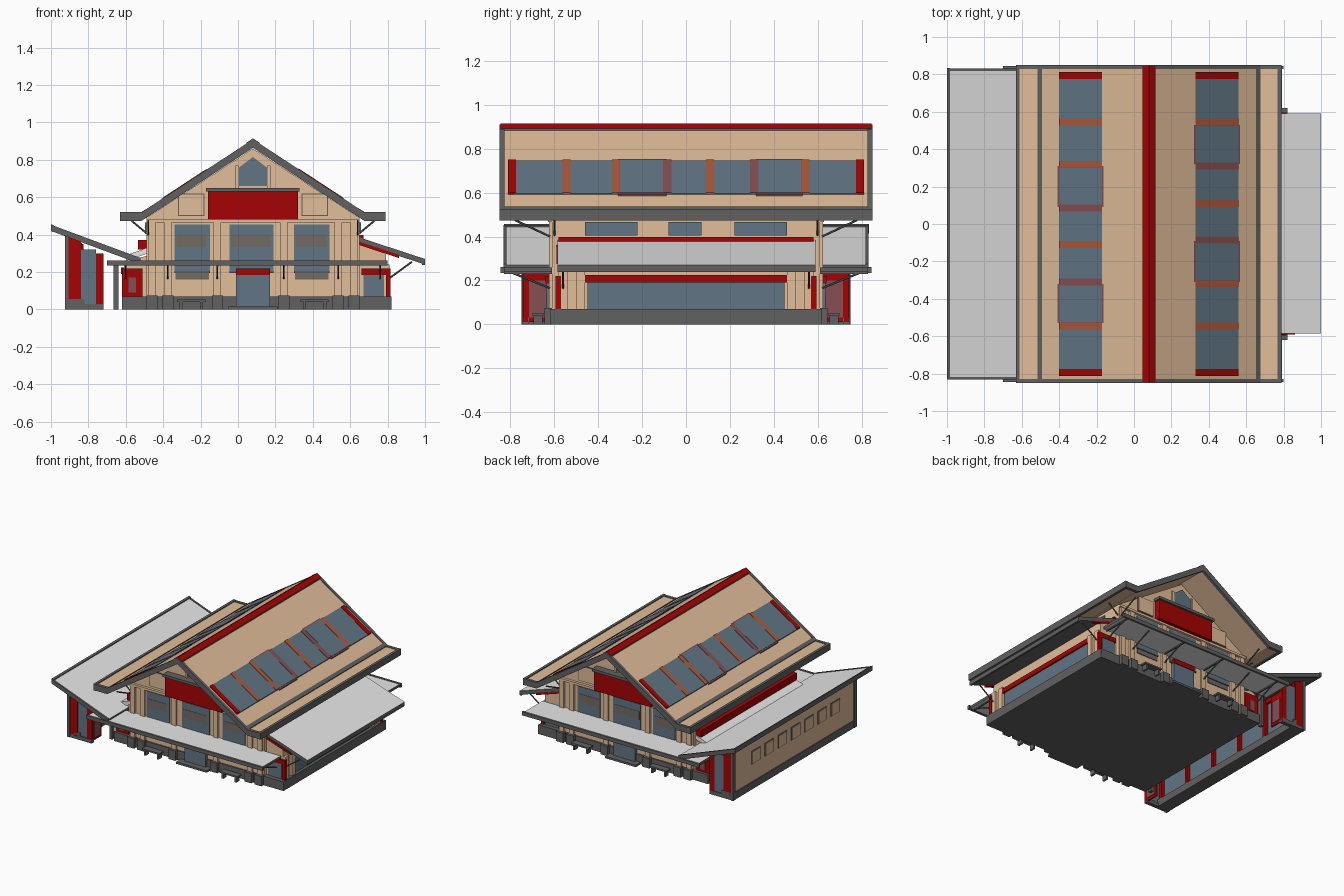
import bpy, bmesh
from mathutils import Vector

if "Cube" in bpy.data.objects:
    bpy.data.objects.remove(bpy.data.objects["Cube"])


def material(name, r, g, b):
    m = bpy.data.materials.new(name)
    m.use_nodes = True
    m.diffuse_color = (r, g, b, 1)
    m.node_tree.nodes["Principled BSDF"].inputs["Base Color"].default_value = (r, g, b, 1)
    return m


tan = material("warm_tan", .76, .51, .32)
grey = material("slate_grey", .12, .12, .12)
light = material("light_grey", .8, .8, .8)
red = material("deep_red", .38, .001, .001)
glass = material("blue_glass", .12, .18, .235)
rust = material("rust_orange", .42, .1, .045)
rose = material("muted_red", .24, .08, .085)
dusky = material("dusky_brown", .17, .145, .13)


def prism(name, pts, y0, y1, top, side=None, under=None):
    """Extrude an x-z outline along y, colouring faces by their direction."""
    side, under = side or top, under or side or top
    bm = bmesh.new()
    face = bm.faces.new([bm.verts.new((x, y0, z)) for x, z in pts])
    ext = bmesh.ops.extrude_face_region(bm, geom=[face])
    moved = [v for v in ext["geom"] if isinstance(v, bmesh.types.BMVert)]
    bmesh.ops.translate(bm, verts=moved, vec=(0, y1 - y0, 0))
    bmesh.ops.recalc_face_normals(bm, faces=bm.faces)
    for f in bm.faces:
        f.material_index = 0 if f.normal.z > .3 else 2 if f.normal.z < -.3 else 1
    me = bpy.data.meshes.new(name)
    bm.to_mesh(me)
    bm.free()
    for m in (top, side, under):
        me.materials.append(m)
    ob = bpy.data.objects.new(name, me)
    bpy.context.collection.objects.link(ob)


def box(name, x0, x1, y0, y1, z0, z1, mat, top=None, under=None):
    prism(name, [(x0, z0), (x1, z0), (x1, z1), (x0, z1)],
          min(y0, y1), max(y0, y1), top or mat, mat, under or mat)


def slab(name, line, t, y0, y1, top, side=grey, under=None):
    """Roof sheet following an x-z line with vertical thickness t."""
    pts = line + [(x, z - t) for x, z in reversed(line)]
    prism(name, pts, min(y0, y1), max(y0, y1), top, side, under)


def rod(name, a, b, r=.005):
    a, b = Vector(a), Vector(b)
    bpy.ops.mesh.primitive_cylinder_add(vertices=6, radius=r, depth=(b - a).length,
                                        location=(a + b) / 2)
    ob = bpy.context.object
    ob.name = name
    ob.rotation_euler = (b - a).to_track_quat('Z', 'Y').to_euler()
    ob.data.materials.append(grey)


MID, SLOPE, RIDGE = .08, .655, .905


def roof_z(x):
    return max(.515, RIDGE - SLOPE * abs(x - MID))


# Plinth, main hall and its gables
box("plinth", -.62, .82, -.62, .62, 0, .07, grey)
prism("main_hall", [(-.49, .05), (.65, .05), (.65, .49), (MID, .86), (-.49, .49)],
      -.61, .61, tan)

# Main roof with fascias, ridge cap and eave strips
line = [(x, roof_z(x)) for x in (-.62, -.515, MID, .675, .78)]
slab("main_roof", line, .035, -.84, .84, tan, grey, tan)
for s in (-1, 1):
    slab("gable_fascia", [(x, z + .005) for x, z in line], .046, s * .828, s * .85, grey)
    inner, edge = MID + s * .585, MID + s * .7
    slab("eave_strip", [(x, roof_z(x) + .006) for x in (inner - .012, inner + .012)],
         .02, -.84, .84, grey)
    box("eave_gutter", edge - .012, edge + .008, -.85, .85, .473, .522, grey)
slab("ridge_cap", [(x, roof_z(x) + .01) for x in (.045, MID, .115)], .02, -.845, .845, red)

# Skylight strips, the second slope turned half round from the first
bars = [(-.545, rust), (-.32, rust), (-.085, rose), (.11, rust), (.31, rose), (.545, rust)]
for s in (1, -1):
    def strip(name, y0, y1, mat, lift, grow=0):
        xs = sorted((MID + s * (.25 - grow), MID + s * (.48 + grow)))
        slab(name, [(x, roof_z(x) + lift) for x in xs], lift + .006, s * y0, s * y1, mat, mat)
    strip("skylight_glass", -.78, .78, glass, .006)
    for y, mat in bars:
        strip("skylight_bar", y - .018, y + .018, mat, .009)
    strip("skylight_frame", -.31, -.09, rose, .007, .008)
    strip("framed_pane", -.3, -.105, glass, .009)
    strip("skylight_frame", .32, .53, rose, .007, .008)
    strip("framed_pane", .33, .525, glass, .009)
    for e in (-1, 1):
        strip("skylight_end", e * .775, e * .812, red, .009)

# Front and back facades are alike
for s in (-1, 1):
    w = s * .61
    for x in (-.46, -.375, -.11, .245, .535, .62):
        box("pillar", x - .02, x + .02, w, w + s * .015, .07, .48, tan)
        box("pillar_foot", x - .03, x + .03, w, w + s * .035, 0, .075, grey)
    for x0, x1 in ((-.34, -.15), (-.045, .19), (.3, .49)):
        box("tall_window", x0, x1, w, w + s * .006, .2, .455, glass)
        box("window_blind", x0 + .01, x1 - .02, w, w + s * .008, .335, .4, dusky)
        box("window_sill", x0, x1, w, w + s * .012, .195, .205, grey)
    for x in (-.245, .395):
        box("lower_panel", x - .09, x + .09, w, w + s * .006, .16, .2, dusky)
    box("cornice", -.49, .65, w, w + s * .02, .465, .483, tan)
    box("door", -.01, .17, w, w + s * .025, .01, .185, glass)
    box("door_header", -.01, .17, w, w + s * .03, .185, .22, red)
    box("door_step", -.05, .21, w, w + s * .07, 0, .015, grey)
    box("sign_board", -.16, .32, w, w + s * .045, .48, .63, red)
    box("sign_ledge", -.17, .33, w, w + s * .06, .63, .65, grey)
    prism("gable_window", [(0, .66), (.16, .66), (.16, .755), (MID, .815), (0, .755)],
          min(w, w + s * .008), max(w, w + s * .008), glass)
    for x in (-.005, .165):
        box("gable_post", x - .008, x + .008, w, w + s * .014, .65, .77, tan)
    for x in (-.25, .41):
        box("gable_panel_frame", x - .07, x + .07, w, w + s * .006, .5, .62, grey)
        box("gable_panel", x - .066, x + .066, w, w + s * .009, .504, .616, tan)
    # Entrance canopy with brackets
    box("canopy", -.69, .79, w, s * .84, .238, .258, grey, light, light)
    box("canopy_rim", -.7, .8, s * .828, s * .845, .234, .262, grey)
    for x in (-.6, -.375, -.11, .245, .535, .76):
        rod("canopy_bracket", (x, s * .62, .165), (x, s * .8, .238))
    for x in (-.6, -.11, .245, .76):
        box("canopy_beam", x - .005, x + .005, w, s * .83, .23, .24, grey)
    # Eave brackets
    for x, out in ((-.48, -.57), (.64, .73)):
        rod("eave_bracket", (x, s * .62, .4), (x, s * .78, .475))
        rod("eave_brace", (x, s * .6, .4), (out, s * .6, .475))
    # Benches
    for x in (-.25, .41):
        box("bench_seat", x - .075, x + .075, s * .65, s * .7, .04, .052, grey)
        for dx in (-.055, .055):
            box("bench_leg", x + dx - .007, x + dx + .007, s * .655, s * .695, 0, .04, grey)

# High side windows
for a, b in ((.65, .657), (-.497, -.49)):
    for y0, y1 in ((-.46, -.22), (-.08, .07), (.22, .46)):
        box("high_window", a, b, y0, y1, .405, .465, glass)

# Right-hand annex with its sloping roof
box("right_flashing", .65, .67, -.58, .58, .375, .397, red)
prism("right_annex", [(.64, .07), (.79, .07), (.79, .315), (.64, .365)], -.58, .58, tan)
slab("annex_roof", [(.64, .388), (1, .27)], .03, -.585, .59, light, grey)
box("annex_gutter", .985, 1, -.585, .59, .238, .268, grey)
box("annex_window_band", .79, .798, -.45, .45, .07, .19, glass)
box("annex_red_band", .79, .81, -.46, .46, .19, .225, red)
for s in (-1, 1):
    for y in (.48, .56):
        box("annex_pillar", .78, .81, s * y - .02, s * y + .02, .07, .24, tan)
    box("annex_end_window", .67, .78, s * .58, s * .588, .07, .185, glass)
    box("annex_end_band", .66, .81, s * .58, s * .592, .185, .22, red)
    box("annex_end_post", .79, .815, s * .57, s * .595, .07, .22, red)
    slab("annex_red_verge", [(.65, .362), (.86, .293)], .018, s * .57, s * .59, red, red)
    rod("annex_bracket", (.8, s * .56, .16), (.93, s * .56, .255))

# Left-hand annex facing the platform
prism("left_annex", [(-.61, .07), (-.48, .07), (-.48, .29), (-.61, .25)], -.58, .58, tan)
box("left_window_band", -.618, -.61, -.45, .45, .07, .19, glass)
box("left_red_band", -.625, -.61, -.46, .46, .19, .225, red)
slab("left_annex_roof", [(-.6, .29), (-.48, .33)], .03, -.585, .585, light, light)
box("left_flashing", -.535, -.49, -.58, .58, .32, .372, red)
for s in (-1, 1):
    box("left_annex_end", -.62, -.51, s * .58, s * .6, .03, .22, red)
    box("left_end_pane", -.585, -.545, s * .6, s * .606, .09, .17, rose)
    box("left_corner_post", -.665, -.64, s * .58, s * .61, 0, .25, grey)

# Platform shelter: awning and outer wall
slab("platform_awning", [(-.995, .447), (-.52, .271)], .025, -.825, .83, light, grey)
slab("awning_outer_rim", [(-1, .456), (-.985, .45)], .037, -.83, .835, grey)
for s in (-1, 1):
    slab("awning_end_rim", [(-1, .453), (-.52, .275)], .033, s * .818, s * .832, grey)
prism("shelter_wall", [(-.915, .05), (-.86, .05), (-.86, .375), (-.915, .395)], -.74, .74, tan)
box("shelter_base", -.922, -.82, -.745, .745, 0, .055, grey)
box("shelter_top_rail", -.92, -.912, -.74, .74, .375, .395, grey)
box("shelter_inner_glass", -.86, -.852, -.72, .72, .06, .33, glass)
box("shelter_inner_rail", -.86, -.835, -.74, .74, .32, .355, red)
for i in range(6):
    y = -.7 + i * .28
    box("shelter_red_post", -.86, -.825, y - .012, y + .012, .05, .35, red)
for i in range(7):
    y = -.5 + i * .16
    box("wall_window_trim", -.919, -.915, y - .053, y + .053, .19, .29, dusky)
    box("wall_window", -.922, -.915, y - .048, y + .048, .195, .285, tan)
for s in (-1, 1):
    prism("shelter_end_red", [(-.915, .02), (-.84, .02), (-.84, .365), (-.915, .395)],
          min(s * .72, s * .745), max(s * .72, s * .745), red)
    box("shelter_end_glass", -.84, -.76, s * .725, s * .738, .03, .32, glass)
    box("shelter_end_inner_post", -.76, -.72, s * .72, s * .742, .01, .3, red)
    box("shelter_end_foot", -.84, -.72, s * .715, s * .745, 0, .03, grey)
    box("shelter_corner_post", -.925, -.905, s * .72, s * .75, 0, .395, grey)
    # Inward-facing screen beside the end panel
    box("shelter_screen", -.735, -.725, s * .62, s * .735, .01, .25, red)
    box("shelter_screen_pane", -.725, -.719, s * .635, s * .715, .03, .2, rose)
